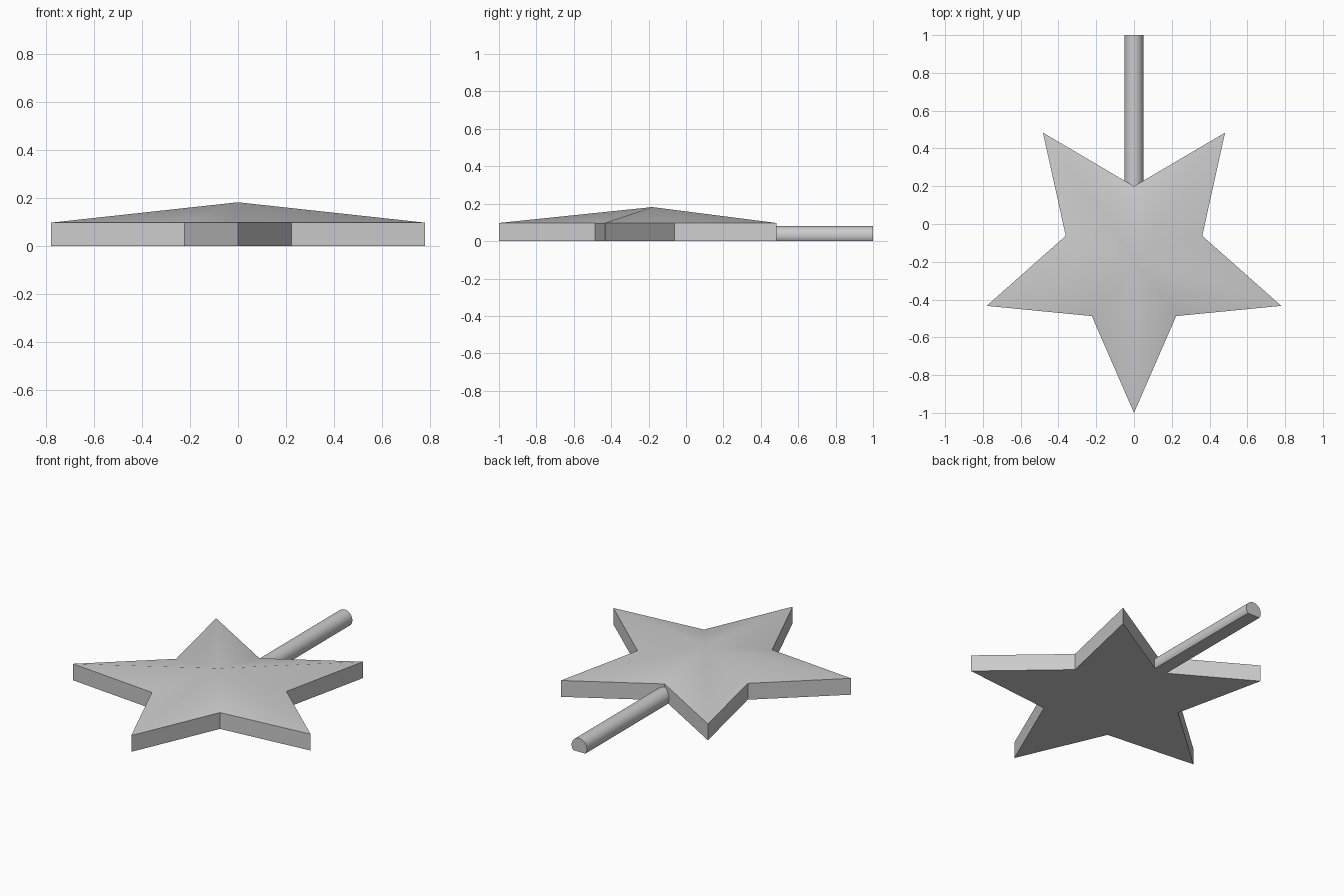
import bpy, bmesh
from math import sin, cos, pi, asin, radians
from mathutils import Vector

if "Cube" in bpy.data.objects:
    bpy.data.objects.remove(bpy.data.objects["Cube"], do_unlink=True)

# One plain grey for everything
grey = bpy.data.materials.new("plain_grey")
grey.use_nodes = True
colour = (0.6, 0.6, 0.6, 1)
grey.diffuse_color = colour
grey.node_tree.nodes["Principled BSDF"].inputs["Base Color"].default_value = colour


def prism(name, outline, offset, peak=None):
    """Extrude an outline by offset; the far end is capped flat or to a peak."""
    bm = bmesh.new()
    near = [bm.verts.new(p) for p in outline]
    far = [bm.verts.new(Vector(p) + Vector(offset)) for p in outline]
    apex = bm.verts.new(peak) if peak else None
    bm.faces.new(near)
    if not apex:
        bm.faces.new(far)
    for i in range(len(near)):
        j = (i + 1) % len(near)
        bm.faces.new((near[i], near[j], far[j], far[i]))
        if apex:
            bm.faces.new((far[i], far[j], apex))
    bmesh.ops.recalc_face_normals(bm, faces=bm.faces)
    mesh = bpy.data.meshes.new(name)
    bm.to_mesh(mesh)
    bm.free()
    mesh.materials.append(grey)
    obj = bpy.data.objects.new(name, mesh)
    bpy.context.collection.objects.link(obj)
    bpy.ops.object.select_all(action="DESELECT")
    obj.select_set(True)
    bpy.context.view_layer.objects.active = obj
    bpy.ops.object.shade_smooth_by_angle(angle=radians(30))
    return obj


# Five-pointed star with a vertical rim and a faceted raised top
centre_y, tip, notch = -0.18, 0.82, 0.38
star = []
for k in range(10):
    r = notch if k % 2 else tip
    a = -pi / 2 + k * pi / 5
    star.append((r * cos(a), centre_y + r * sin(a), 0))
prism("star_body", star, (0, 0, 0.097), peak=(0, centre_y, 0.182))

# Round stick with a flat underside, reaching back from the rear notch
radius, axis_z, steps = 0.05, 0.03, 28
low = -asin(axis_z / radius)
arc = [low + (pi - 2 * low) * i / steps for i in range(steps + 1)]
section = [(radius * cos(a), 0.2, axis_z + radius * sin(a)) for a in arc]
prism("stick", section, (0, 0.8, 0))
